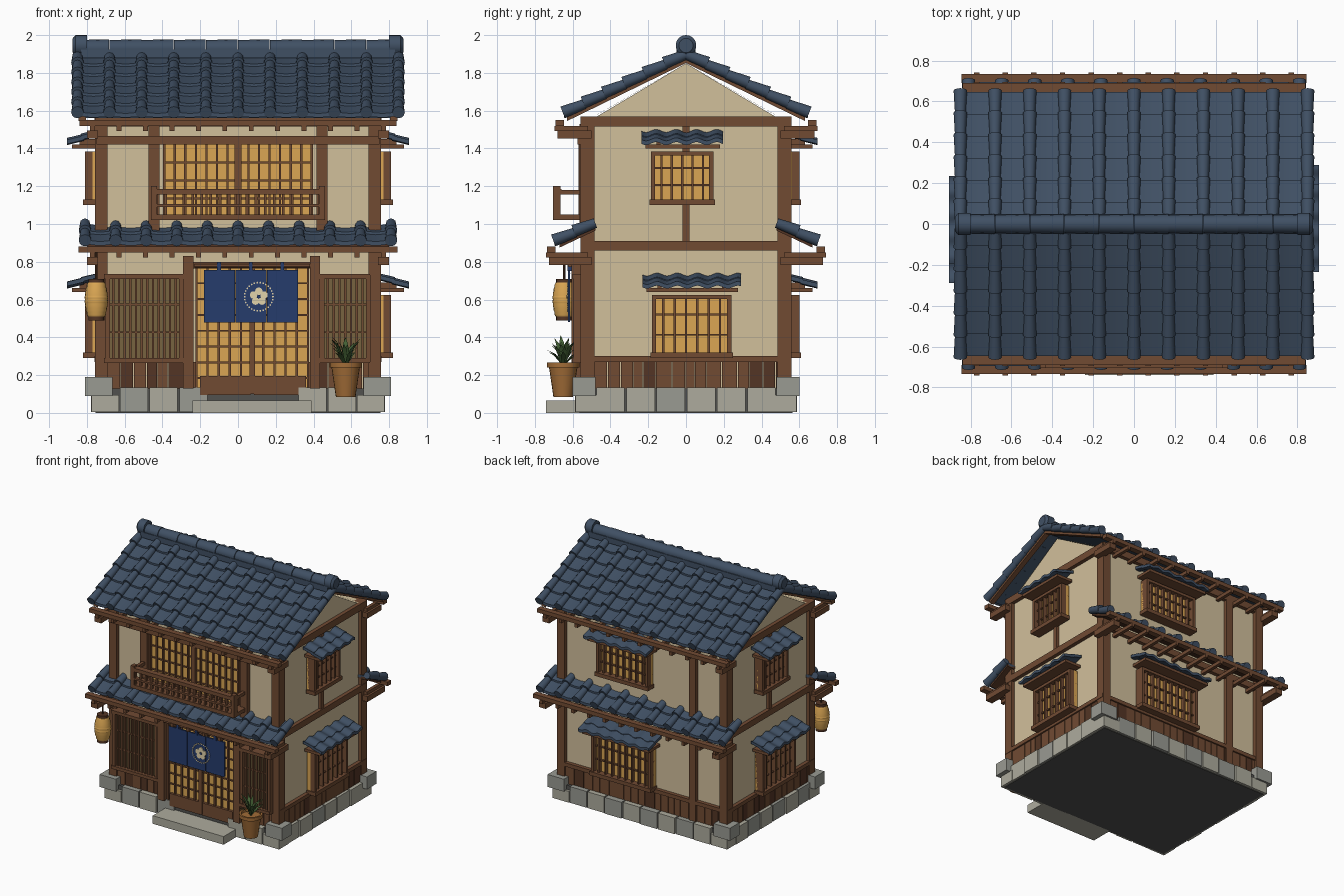
import bpy, bmesh, math, random
from mathutils import Matrix, Vector

if "Cube" in bpy.data.objects:
    bpy.data.objects.remove(bpy.data.objects["Cube"])
random.seed(4)

COL = dict(wood=(112, 76, 54), dark=(84, 56, 41), cream=(208, 190, 154), amber=(218, 165, 84), slate=(66, 81, 100),
           stone=(152, 153, 145), pale=(172, 170, 156), base=(82, 82, 80), navy=(42, 62, 108), olive=(118, 100, 66),
           clay=(160, 108, 58), leaf=(70, 98, 56), ivory=(226, 210, 170))
MATS, PARTS = {}, {}
for k, c in COL.items():
    MATS[k] = bpy.data.materials.new(k)
    MATS[k].diffuse_color = [(v / 255) ** 2.2 for v in c] + [1]

I = Matrix.Identity(4)
FRONT, RIGHT, BACK, LEFT = [Matrix.Rotation(math.radians(a), 4, 'Z') for a in (0, 90, 180, 270)]


def part(name, mat):
    return PARTS.setdefault((name, mat), bmesh.new())


def box(name, mat, x0, x1, y0, y1, z0, z1, M=I):
    S = Matrix.Diagonal((x1 - x0, y1 - y0, z1 - z0, 1))
    T = Matrix.Translation(((x0 + x1) / 2, (y0 + y1) / 2, (z0 + z1) / 2))
    bmesh.ops.create_cube(part(name, mat), size=1, matrix=M @ T @ S)


def rod(name, mat, p, q, r1, r2=None, n=12, M=I):
    p, q = M @ Vector(p), M @ Vector(q)
    R = (q - p).to_track_quat('Z', 'Y').to_matrix().to_4x4()
    bmesh.ops.create_cone(part(name, mat), cap_ends=True, segments=n, radius1=r1, radius2=r1 if r2 is None else r2,
                          depth=(q - p).length, matrix=Matrix.Translation((p + q) / 2) @ R)


def course(name, mat, x0, x1, d0, z0, d1, z1, th, M=I, wave=None, n=1):
    """Sloping slab from (distance d0, z0) out to (d1, z1); wave(x) shapes it across its width."""
    bm, rings = part(name, mat), []
    for i in range(n + 1):
        x = x0 + (x1 - x0) * i / n
        w = wave(x) if wave else 0
        rings.append([bm.verts.new(M @ Vector((x, -d, z + w))) for d, z in
                      ((d0, z0), (d1, z1), (d1, z1 - th), (d0, z0 - th))])
    for a, b in zip(rings, rings[1:]):
        for j in range(4):
            bm.faces.new((a[j], b[j], b[(j + 1) % 4], a[(j + 1) % 4]))
    bm.faces.new(rings[0])
    bm.faces.new(rings[-1][::-1])


def lathe(name, mat, cx, cy, profile, n=20):
    bm, rings = part(name, mat), []
    for r, z in profile:
        rings.append([bm.verts.new((cx + r * math.cos(2 * math.pi * i / n), cy + r * math.sin(2 * math.pi * i / n), z))
                      for i in range(n)])
    for a, b in zip(rings, rings[1:]):
        for i in range(n):
            bm.faces.new((a[i], a[(i + 1) % n], b[(i + 1) % n], b[i]))
    bm.faces.new(rings[0])
    bm.faces.new(rings[-1])


def tiled_slope(name, half, d0, z0, d1, z1, rows, M):
    """Rows of dished pan tiles with round cover tiles over the joints."""
    pitch = half / 5
    dish = lambda x: -0.012 * math.sin(math.pi * ((x / pitch) % 1))
    at = lambda t: (d0 + (d1 - d0) * t, z0 + (z1 - z0) * t)
    for i in range(rows):
        (a, za), (b, zb) = at(i / rows), at((i + 1) / rows)
        course(name + "_pans", "slate", -half, half, a, za, b, zb + 0.014, 0.022, M, dish, 40)
        for k in range(-5, 6):
            x = k * pitch
            rod(name + "_covers", "slate", (x, -a, za), (x, -b - 0.008, zb + 0.008), 0.026, 0.033, 12, M)


def window(cx, w, z0, z1, wall, M, bars=5):
    """Projecting lattice window under a small wavy tiled hood."""
    a, b, y = cx - w / 2, cx + w / 2, -wall
    box("window_glow", "amber", a, b, y - 0.03, y, z0, z1, M)
    for x in (a, b - 0.022):
        box("window_frame", "wood", x, x + 0.022, y - 0.07, y, z0, z1, M)
    box("window_frame", "wood", a - 0.008, b + 0.008, y - 0.08, y, z0 - 0.01, z0 + 0.02, M)
    box("window_frame", "wood", a, b, y - 0.07, y, z1 - 0.022, z1, M)
    box("window_header", "wood", a - 0.03, b + 0.035, y - 0.14, y, z1 + 0.015, z1 + 0.037, M)
    for i in range(1, bars + 1):
        x = a + w * i / (bars + 1)
        box("window_bars", "wood", x - 0.006, x + 0.006, y - 0.06, y, z0, z1, M)
    for t in (0.35, 0.68):
        z = z0 + (z1 - z0) * t
        box("window_bars", "wood", a, b, y - 0.045, y, z - 0.005, z + 0.005, M)
    wave = lambda x: 0.008 * math.sin((x - a) * 2 * math.pi / 0.107)
    for d, z in ((0.0, 0.108), (0.075, 0.085)):
        course("window_hood", "slate", a - 0.05, b + 0.05, wall + d, z1 + z, wall + d + 0.09, z1 + z - 0.022,
               0.022, M, wave, 36)
    for x in (a + 0.03, b - 0.05):
        box("hood_struts", "wood", x, x + 0.02, y - 0.1, y, z1 + 0.03, z1 + 0.065, M)


# Stone foundation and entrance step
box("foundation_core", "base", -0.755, 0.755, -0.565, 0.565, 0, 0.13)
box("entrance_step", "pale", -0.24, 0.39, -0.74, -0.56, 0, 0.065)
for sx in (-1, 1):
    for sy in (-1, 1):
        for m, lx, hx, ly, hy, z0, z1 in (("stone", 0.665, 0.81, 0.48, 0.6, 0.09, 0.19),
                                          ("pale", 0.63, 0.775, 0.46, 0.585, 0.005, 0.095)):
            xs, ys = sorted((sx * lx, sx * hx)), sorted((sy * ly, sy * hy))
            box("corner_stones", m, *xs, *ys, z0, z1)
for M, half, face, n in ((FRONT, 0.63, 0.585, 8), (BACK, 0.63, 0.585, 8), (RIGHT, 0.48, 0.775, 6), (LEFT, 0.48, 0.775, 6)):
    w = 2 * half / n
    for i in range(n):
        x = -half + i * w
        if M is FRONT and -0.2 < x + w / 2 < 0.36:
            continue
        box("foundation_stones", random.choice(("stone", "pale")), x + 0.005, x + w - 0.005,
            -face - random.uniform(-0.006, 0.006), -face + 0.1, 0.005, 0.135, M)

# Plastered body, gables
box("plaster_walls", "cream", -0.73, 0.73, -0.525, 0.525, 0.12, 1.57)
for x in (-0.73, 0.71):
    for M in (FRONT, BACK):
        xx = x if M is FRONT else -x - 0.02
        course("gable_wall", "cream", xx, xx + 0.02, 0, 1.85, 0.47, 1.58, 0.001, M)
    bm = part("gable_wall", "cream")
    for dx in (0, 0.02):
        bm.faces.new([bm.verts.new((x + dx, y, z)) for y, z in ((-0.47, 1.57), (0.47, 1.57), (0, 1.85))])

# Timber frame
for sx in (-1, 1):
    for sy in (-1, 1):
        box("corner_posts", "wood", *sorted((sx * 0.69, sx * 0.757)), *sorted((sy * 0.485, sy * 0.558)), 0.13, 1.57)
for M, half, face in ((FRONT, 0.75, 0.525), (BACK, 0.75, 0.525), (RIGHT, 0.55, 0.73), (LEFT, 0.55, 0.73)):
    for z0, z1 in ((0.27, 0.3), (0.86, 0.91), (1.515, 1.57)):
        if M is FRONT and z0 < 0.5:
            continue
        box("wall_beams", "wood", -half, half, -face - 0.03, -face, z0, z1, M)
    x = -half + 0.06
    while x < half - 0.07:
        w = random.uniform(0.05, 0.09)
        box("skirting_planks", random.choice(("wood", "wood", "dark")), x, min(x + w - 0.004, half - 0.06),
            -face - 0.018, -face, 0.13, 0.27, M)
        x += w
for M in (RIGHT, LEFT):
    box("side_strut", "wood", -0.018, 0.018, -0.75, -0.73, 0.9, 1.53, M)
    window(-0.02, 0.33, 1.11, 1.385, 0.74, M)
    window(0.03, 0.42, 0.3, 0.625, 0.74, M, 6)
box("back_post", "wood", -0.475, -0.415, 0.5, 0.555, 0.13, 1.55)
window(-0.15, 0.46, 1.11, 1.385, 0.53, BACK, 7)
window(-0.16, 0.53, 0.3, 0.625, 0.53, BACK, 8)

# Main roof, lower roofs and eaves, same on front and back
for M in (FRONT, BACK):
    tiled_slope("main_roof", 0.85, 0.0, 1.897, 0.645, 1.583, 6, M)
    course("roof_deck", "slate", -0.84, 0.84, 0, 1.885, 0.62, 1.582, 0.02, M)
    for x in (-0.845, 0.805):
        course("barge_boards", "wood", x, x + 0.04, 0, 1.887, 0.63, 1.58, 0.035, M)
    tiled_slope("lower_roof", 0.81, 0.48, 1.005, 0.695, 0.905, 2, M)
    course("lower_deck", "dark", -0.8, 0.8, 0.48, 0.985, 0.67, 0.895, 0.02, M)
    for d, z, half in ((0.69, 1.55, 0.84), (0.735, 0.88, 0.845)):
        box("eave_fascia", "wood", -half, half, -d, -d + 0.045, z - 0.032, z, M)
        for i in range(12):
            x = -0.77 + 0.14 * i
            box("eave_rafters", "wood", x - 0.013, x + 0.013, -d - 0.006, -0.52, z - 0.058, z - 0.03, M)
        for x in (-0.77, 0.77):
            box("eave_brackets", "wood", x - 0.03, x + 0.03, -d + 0.01, -0.5, z - 0.098, z - 0.055, M)

# Ridge
box("ridge_base", "slate", -0.83, 0.83, -0.05, 0.05, 1.88, 1.925)
for i in range(10):
    x = -0.85 + 0.17 * i
    rod("ridge_tiles", "slate", (x, 0, 1.93), (x + 0.168, 0, 1.93), 0.044, 0.048, 16)
for s in (-1, 1):
    rod("ridge_ends", "slate", (s * 0.8, 0, 1.945), (s * 0.86, 0, 1.945), 0.055, n=18)
    rod("ridge_ends", "slate", (s * 0.86, 0, 1.945), (s * 0.875, 0, 1.945), 0.055, 0.038, 18)


def grid(name, x0, x1, z0, z1, y, nx, nz, panel, bar=0.006):
    """Backlit panel with vertical and horizontal bars."""
    box(name + "_panel", panel, x0, x1, y - 0.01, y + 0.03, z0, z1)
    for i in range(nx + 1):
        x = x0 + (x1 - x0) * i / nx
        box(name + "_bars", "wood", x - bar, x + bar, y - 0.026, y, z0, z1)
    for i in range(1, nz):
        z = z0 + (z1 - z0) * i / nz
        box(name + "_bars", "wood", x0, x1, y - 0.02, y, z - 0.005, z + 0.005)


# Upper front: sliding screens, posts and balcony
grid("upper_screens", -0.39, 0.39, 1.04, 1.42, -0.535, 14, 4, "amber")
box("screen_meeting_stile", "wood", -0.018, 0.018, -0.57, -0.53, 1.04, 1.42)
box("upper_header", "wood", -0.75, 0.75, -0.575, -0.525, 1.42, 1.465)
for x in (-0.475, 0.415):
    box("upper_posts", "wood", x, x + 0.06, -0.565, -0.52, 0.95, 1.53)
for z0, z1, y1 in ((1.155, 1.185, -0.66), (1.09, 1.105, -0.67), (1.02, 1.05, -0.54)):
    box("balcony_rails", "wood", -0.46, 0.46, -0.705, y1, z0, z1)
for i in range(19):
    x = -0.43 + i * 0.86 / 18
    box("balcony_balusters", "wood", x - 0.007, x + 0.007, -0.695, -0.675, 1.04, 1.16)
for x in (-0.445, 0.445):
    box("balcony_ends", "wood", x - 0.015, x + 0.015, -0.705, -0.665, 1.02, 1.2)
    box("balcony_ends", "wood", x - 0.012, x + 0.012, -0.7, -0.54, 1.155, 1.18)

# Ground front: lattices, posts and sliding doors
for x0, x1, n in ((-0.69, -0.3, 13), (0.445, 0.69, 8)):
    grid("front_lattice", x0, x1, 0.28, 0.72, -0.555, n, 3, "olive")
    for z in (0.265, 0.71):
        box("lattice_frame", "wood", x0 - 0.02, x1 + 0.01, -0.6, -0.53, z, z + 0.025)
    for x in (x0, x1):
        box("lattice_frame", "wood", x - 0.012, x + 0.012, -0.595, -0.53, 0.27, 0.73)
for x in (-0.29, 0.38):
    box("door_posts", "wood", x, x + 0.055, -0.605, -0.52, 0.13, 0.83)
box("door_header", "wood", -0.24, 0.385, -0.59, -0.52, 0.765, 0.8)
grid("sliding_doors", -0.22, 0.37, 0.1, 0.77, -0.55, 10, 8, "amber")
for x0, x1 in ((-0.2, 0.065), (0.085, 0.36)):
    box("door_kick_panels", "wood", x0, x1, -0.582, -0.55, 0.095, 0.195)
box("door_meeting_stile", "wood", 0.06, 0.09, -0.585, -0.55, 0.1, 0.77)

# Entrance curtain with a blossom ornament
rod("curtain_rod", "wood", (-0.23, -0.615, 0.78), (0.38, -0.615, 0.78), 0.009)
for i in range(3):
    x = -0.18 + i * 0.167
    course("door_curtain", "navy", x, x + 0.163, 0.612, 0.757, 0.625, 0.48, 0.002, I)
    box("door_curtain", "navy", x, x + 0.163, -0.624, -0.614, 0.482, 0.757)
    box("curtain_tabs", "navy", x + 0.07, x + 0.09, -0.628, -0.604, 0.75, 0.8)
for i in range(30):
    a = i * math.tau / 30
    x, z = 0.11 + 0.075 * math.cos(a), 0.615 + 0.075 * math.sin(a)
    rod("blossom_ring", "ivory", (x, -0.622, z), (x, -0.63, z), 0.005, n=6)
for i in range(5):
    a = math.pi / 2 + i * math.tau / 5
    x, z = 0.11 + 0.029 * math.cos(a), 0.615 + 0.029 * math.sin(a)
    rod("blossom_petals", "ivory", (x, -0.622, z), (x, -0.63, z), 0.02)
rod("blossom_heart", "navy", (0.11, -0.62, 0.615), (0.11, -0.633, 0.615), 0.009)

# Hanging paper lantern
ribs = [(0.045 + 0.015 * math.sin(math.pi * i / 16) + (0.003 if i % 2 else 0), 0.51 + 0.18 * i / 16) for i in range(17)]
lathe("lantern_paper", "amber", -0.75, -0.645, ribs)
for z in (0.49, 0.688):
    rod("lantern_rims", "dark", (-0.75, -0.645, z), (-0.75, -0.645, z + 0.022), 0.042, n=20)
rod("lantern_cord", "dark", (-0.75, -0.645, 0.7), (-0.75, -0.645, 0.85), 0.006, n=8)

# Potted plant
lathe("plant_pot", "clay", 0.57, -0.65, [(0.052, 0.085), (0.075, 0.24), (0.086, 0.24), (0.086, 0.268), (0.072, 0.268), (0.07, 0.25)])
for i in range(26):
    a, reach, top = i * 2.4, random.uniform(0.03, 0.1), random.uniform(0.06, 0.17)
    o, side = Vector((math.cos(a), math.sin(a), 0)), Vector((-math.sin(a), math.cos(a), 0)) * 0.013
    base = Vector((0.57, -0.65, 0.25))
    mid, tip = base + o * reach * 0.55 + Vector((0, 0, top * 0.75)), base + o * reach + Vector((0, 0, top))
    bm = part("plant_leaves", "leaf")
    b0, b1, m0, m1, t = [bm.verts.new(p) for p in (base - side * 0.5, base + side * 0.5, mid - side, mid + side, tip)]
    bm.faces.new((b0, b1, m1, m0))
    bm.faces.new((m0, m1, t))

# Write every part out as an object
for (name, mat), bm in PARTS.items():
    bmesh.ops.recalc_face_normals(bm, faces=bm.faces)
    me = bpy.data.meshes.new(name)
    bm.to_mesh(me)
    bm.free()
    me.materials.append(MATS[mat])
    ob = bpy.data.objects.new(name, me)
    bpy.context.collection.objects.link(ob)
    ob.select_set(True)
    bpy.context.view_layer.objects.active = ob
bpy.ops.object.shade_smooth_by_angle(angle=math.radians(32))

for m in bpy.data.materials:
    if m.users and not m.is_grease_pencil:
        m.use_nodes = True
        m.node_tree.nodes["Principled BSDF"].inputs["Base Color"].default_value = m.diffuse_color
